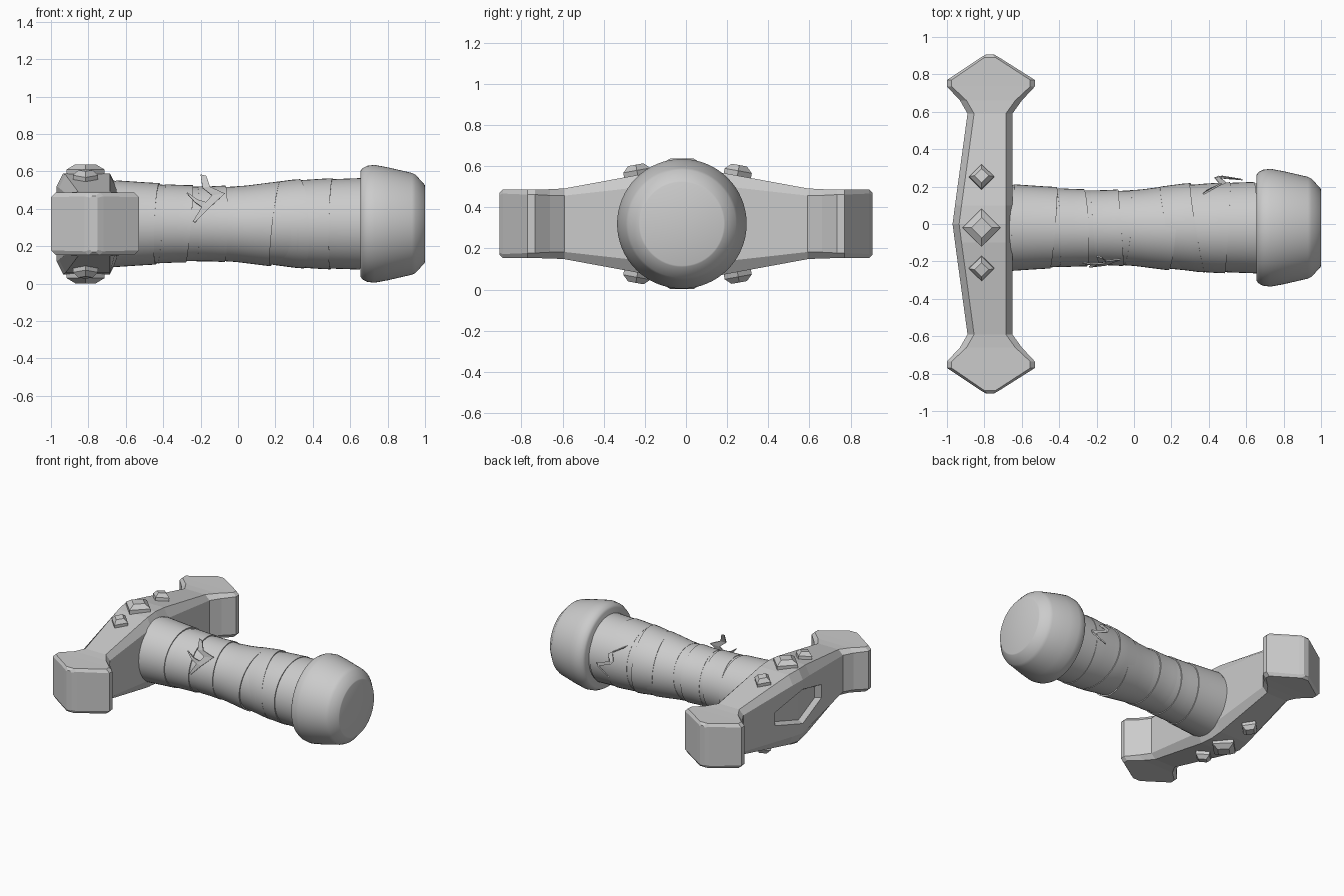
import bpy, bmesh, math
from mathutils import Matrix, Vector

cube = bpy.data.objects.get("Cube")
if cube:
    bpy.data.objects.remove(cube, do_unlink=True)

CY, CZ = -0.02, 0.32          # axis of the grip
GREY = (0.6, 0.6, 0.6, 1)
mat = bpy.data.materials.new("plain grey")
mat.use_nodes = True
mat.diffuse_color = GREY
mat.node_tree.nodes["Principled BSDF"].inputs["Base Color"].default_value = GREY


def finish(name, bm, smooth=0):
    bmesh.ops.recalc_face_normals(bm, faces=bm.faces)
    mesh = bpy.data.meshes.new(name)
    bm.to_mesh(mesh)
    bm.free()
    obj = bpy.data.objects.new(name, mesh)
    bpy.context.collection.objects.link(obj)
    mesh.materials.append(mat)
    if smooth:
        bpy.ops.object.select_all(action='DESELECT')
        obj.select_set(True)
        bpy.context.view_layer.objects.active = obj
        bpy.ops.object.shade_smooth_by_angle(angle=math.radians(smooth))
    return obj


def loft(name, rings, smooth=0):
    """Skin a row of equal closed rings and cap both ends."""
    bm = bmesh.new()
    rows = [[bm.verts.new(p) for p in ring] for ring in rings]
    n = len(rows[0])
    for a, b in zip(rows, rows[1:]):
        for i in range(n):
            j = (i + 1) % n
            bm.faces.new((a[i], a[j], b[j], b[i]))
    bm.faces.new(rows[0])
    bm.faces.new(rows[-1])
    return finish(name, bm, smooth)


def lathe(name, profile, smooth, skew=0, turn=0, n=48):
    """Revolve (x, radius) pairs around the grip axis, slanting the rings."""
    rings = []
    for x, r in profile:
        ring = []
        for i in range(n):
            a = math.tau * i / n
            ring.append((x + skew * math.cos(a - turn),
                         CY + r * math.cos(a), CZ + r * math.sin(a)))
        rings.append(ring)
    return loft(name, rings, smooth)


# Crossguard: chamfered cross-sections from the middle to one end
# (y, back x, front x, half height, chamfer x, chamfer z)
half = [(0.0, -.97, -.65, .27, .035, .07),
        (0.1, -.957, -.65, .262, .035, .07),
        (0.59, -.89, -.65, .172, .035, .035),
        (0.66, -.93, -.60, .168, .035, .03),
        (0.735, -1.0, -.53, .167, .025, .025),
        (0.77, -1.0, -.53, .167, .025, .025),
        (0.89, -.82, -.72, .167, .02, .02),
        (0.907, -.79, -.75, .15, .01, .01)]
stations = [(-s[0],) + s[1:] for s in reversed(half[1:])] + half
rings = []
for y, x0, x1, h, c, d in stations:
    rings.append([(x, y, CZ + z) for x, z in (
        (x0 + c, h), (x1 - c, h), (x1, h - d), (x1, d - h),
        (x1 - c, -h), (x0 + c, -h), (x0, d - h), (x0, h - d))])
guard = loft("crossguard", rings)

# Sunken panel in the guard's outer face
bm = bmesh.new()
outline = [(-.28, -.05), (0, -.13), (.28, -.05), (.28, .05), (0, .13), (-.28, .05)]
layers = []
for offset, scale in ((-.12, 1.0), (-.003, 1.0), (.035, .84)):
    layers.append([bm.verts.new((-.97 + .134 * abs(y * scale) + offset,
                                 y * scale, CZ + z * scale)) for y, z in outline])
for a, b in zip(layers, layers[1:]):
    for i in range(6):
        j = (i + 1) % 6
        bm.faces.new((a[i], a[j], b[j], b[i]))
for ring in (layers[0], layers[-1]):
    bm.faces.new((ring[0], ring[1], ring[4], ring[5]))
    bm.faces.new((ring[1], ring[2], ring[3], ring[4]))
cutter = finish("panel_cutter", bm)
cutter.hide_render = True
cut = guard.modifiers.new("panel", 'BOOLEAN')
cut.operation = 'DIFFERENCE'
cut.solver = 'EXACT'
cut.object = cutter
bpy.context.view_layer.objects.active = guard
bpy.ops.object.modifier_apply(modifier=cut.name)
bpy.data.objects.remove(cutter, do_unlink=True)


# Diamond studs above and below the guard
def stud(name, y, size, top, height, slope, side):
    tilt = Matrix.Rotation(math.atan(slope), 3, 'X')
    base = Vector((-.815, y, height))
    rings = []
    for r, z in ((size, -.04), (size, .022), (top, .05)):
        ring = []
        for i in range(4):
            a = math.tau * i / 4
            p = base + tilt @ Vector((r * math.cos(a), r * math.sin(a), z))
            ring.append((p.x, p.y, CZ + side * p.z))
        rings.append(ring)
    loft(name, rings)


for side, label in ((1, "upper"), (-1, "lower")):
    stud(label + "_centre_stud", CY, .102, .055, .268, 0, side)
    stud(label + "_left_stud", .25, .067, .038, .236, -.18, side)
    stud(label + "_right_stud", -.235, .067, .038, .238, .18, side)

# Grip core with a waisted profile
core = [(-.68, .232), (-.5, .216), (-.3, .201), (-.15, .196), (0, .199),
        (.15, .215), (.3, .23), (.45, .236), (.68, .238)]
lathe("grip", core, 40)


def grip_radius(x):
    for (x0, r0), (x1, r1) in zip(core, core[1:]):
        if x <= x1:
            return r0 + (r1 - r0) * (x - x0) / (x1 - x0)
    return core[-1][1]


# Overlapping cloth wraps, each with a slanted edge
wraps = [(-.66, -.43, .02, .5), (-.41, -.26, .02, 2), (-.22, -.07, .015, 3),
         (-.04, .20, .03, 1), (.18, .34, .04, 3.4), (.33, .5, .015, .4), (.48, .66, .02, 2.6)]
for k, (x0, x1, skew, turn) in enumerate(wraps):
    rows = [(x0, grip_radius(x0) - .01)]
    for i in range(5):
        x = x0 + (x1 - x0) * i / 4
        rows.append((x, grip_radius(x) + .002 + .005 * i / 4))
    rows.append((x1, grip_radius(x1) - .01))
    lathe("wrap_%d" % (k + 1), rows, 40, skew, turn)


# Torn cloth ends: jagged strips hugging the grip, lifted at the tips
def scrap(name, points):
    """Points are (x, angle in degrees, lift), paired along two edges."""
    bm = bmesh.new()
    verts = []
    for x, deg, lift in points:
        r, a = grip_radius(x) + lift, math.radians(deg)
        verts.append(bm.verts.new((x, CY + r * math.cos(a), CZ + r * math.sin(a))))
    for i in range(0, len(verts) - 2, 2):
        bm.faces.new((verts[i], verts[i + 1], verts[i + 3], verts[i + 2]))
    obj = finish(name, bm)
    solid = obj.modifiers.new("thickness", 'SOLIDIFY')
    solid.thickness = .008
    solid.offset = 0


scrap("front_torn_cloth", [(-.23, 178, .01), (-.24, 176, .01), (-.15, 156, .022), (-.19, 154, .022),
                           (-.07, 136, .035), (-.14, 140, .04), (-.15, 132, .07), (-.19, 134, .07),
                           (-.17, 122, .105), (-.2, 120, .105)])
scrap("front_torn_tip", [(-.15, 150, .022), (-.19, 156, .018), (-.22, 146, .035),
                         (-.23, 150, .03), (-.27, 138, .05), (-.275, 139, .05)])
scrap("back_torn_cloth", [(.37, 42, .01), (.39, 36, .01), (.46, 25, .02), (.49, 20, .02),
                          (.43, 12, .04), (.45, 6, .04), (.58, 2, .02), (.57, -3, .02),
                          (.47, -12, .045), (.46, -14, .045)])

# Pommel
lathe("pommel", [(.655, .282), (.665, .297), (.69, .31), (.73, .315), (.80, .302),
                 (.93, .272), (.95, .262), (.997, .21), (1.0, .203)], 35, n=64)
